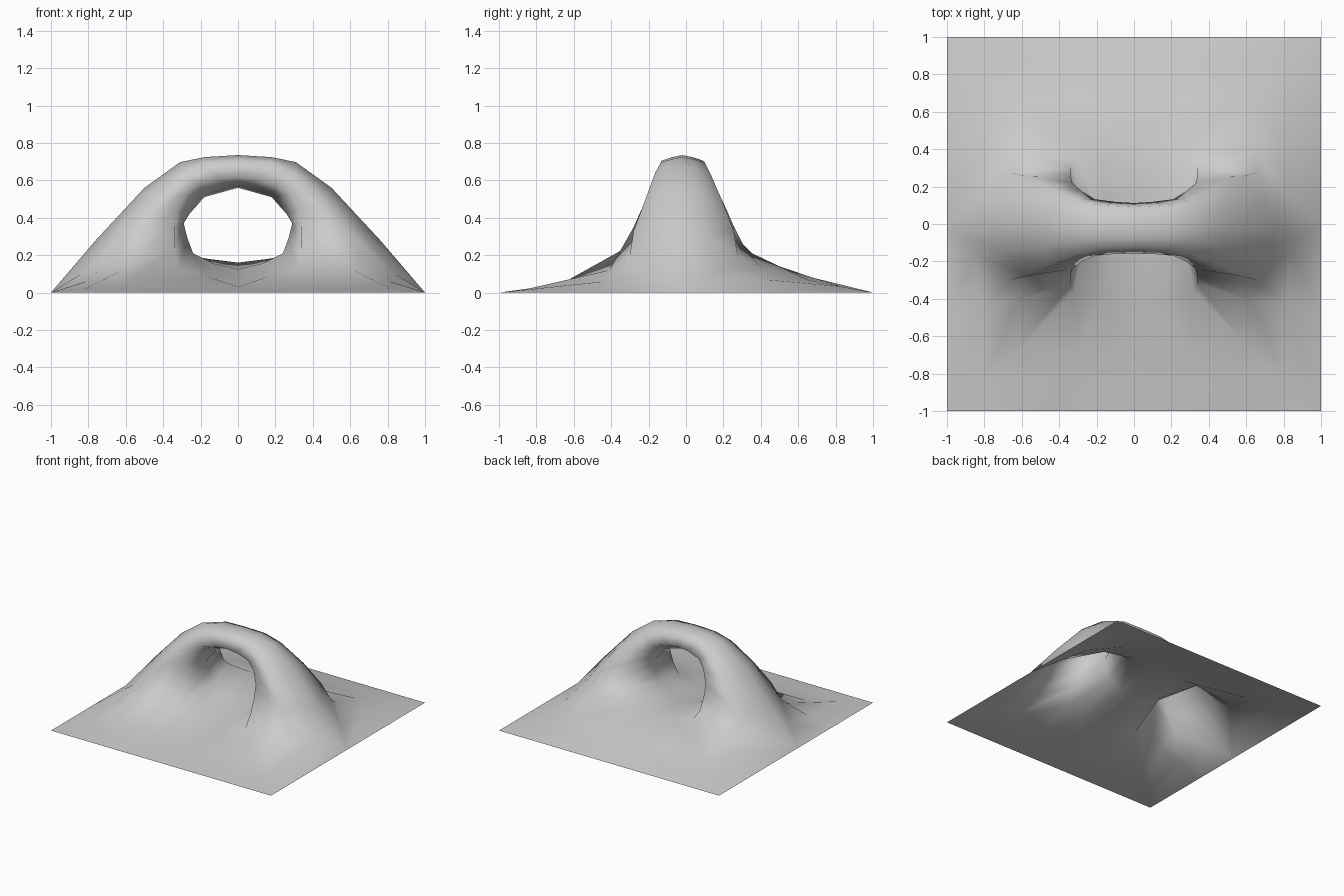
import bpy, bmesh
from mathutils import Vector

if "Cube" in bpy.data.objects:
    bpy.data.objects.remove(bpy.data.objects["Cube"])

# Stations run round the tunnel opening, from floor centre to crown (right half).
tunnel = [(0, 0, .125), (.13, 0, .155), (.24, 0, .21), (.27, 0, .29), (.29, 0, .37),
          (.26, 0, .42), (.22, 0, .465), (.18, 0, .51), (.09, 0, .535), (0, 0, .56)]
rim = [(0, -.40, .05), (.16, -.39, .085), (.32, -.36, .13), (.34, -.32, .24), (.34, -.28, .35),
       (.33, -.24, .44), (.28, -.20, .53), (.21, -.17, .58), (.10, -.16, .61), (0, -.16, .62)]
flank = [(0, -.69, .03), (.30, -.69, .04), (.62, -.67, .045), (.62, -.41, .12), (.66, -.30, .20),
         (.58, -.28, .33), (.46, -.22, .49), (.30, -.165, .64), (.18, -.135, .695), (0, -.13, .705)]
outer = [(0, -1, 0), (.5, -1, 0), (1, -1, 0), (1, -.45, 0), (1, -.02, 0),
         (.76, -.02, .28), (.5, -.02, .56), (.31, -.02, .697), (.18, -.02, .724), (0, -.02, .735)]
back_floor_rim = [.16, .18, .21, .26]
back_floor_flank = [.08, .08, .065, .14]


def bulged(a, b, k):
    """Midpoint of two layers, pushed away from the opening on the arch."""
    p = (Vector(a) + Vector(b)) / 2
    if k > 3:
        p += Vector((p.x, 0, p.z - .3)).normalized() * (.013 if k < 7 else .004)
    return tuple(p)


def to_back(layer, floor=()):
    """Mirror a front layer to the rear, slimmer near the top."""
    out = []
    for k, (x, y, z) in enumerate(layer):
        s = (.98, .98, .98, .95, .92, .91, .88, .78, .74, .7)[k]
        out.append((x, -y * s, floor[k] if k < len(floor) else z))
    return out


def crest(a, b):
    return [bulged(p, q, k) for k, (p, q) in enumerate(zip(a, b))]


back_rim = to_back(rim, back_floor_rim)
back_flank = to_back(flank, back_floor_flank)
back_outer = [(x, -y if k < 4 else y, z) for k, (x, y, z) in enumerate(outer)]
layers = [outer, crest(flank, outer), flank, rim, tunnel,
          back_rim, back_flank, crest(back_flank, back_outer), back_outer]

# One continuous sheet: ground, legs, tunnel and arch top
bm = bmesh.new()
grid = [[bm.verts.new(p) for p in layer] for layer in layers]
for a, b in zip(grid, grid[1:]):
    for k in range(len(a) - 1):
        bm.faces.new((a[k], a[k + 1], b[k + 1], b[k]))
geom = bm.verts[:] + bm.edges[:] + bm.faces[:]
dup = bmesh.ops.duplicate(bm, geom=geom)["geom"]
for v in dup:
    if isinstance(v, bmesh.types.BMVert):
        v.co.x = -v.co.x
bmesh.ops.reverse_faces(bm, faces=[f for f in dup if isinstance(f, bmesh.types.BMFace)])
bmesh.ops.remove_doubles(bm, verts=bm.verts[:], dist=.0005)
bmesh.ops.recalc_face_normals(bm, faces=bm.faces[:])
# Keep the outside facing up
if sum(f.normal.z * f.calc_area() for f in bm.faces) < 0:
    bmesh.ops.reverse_faces(bm, faces=bm.faces[:])
for f in bm.faces:
    f.smooth = True

mesh = bpy.data.meshes.new("rock_arch")
bm.to_mesh(mesh)
bm.free()
arch = bpy.data.objects.new("rock_arch", mesh)
bpy.context.collection.objects.link(arch)
